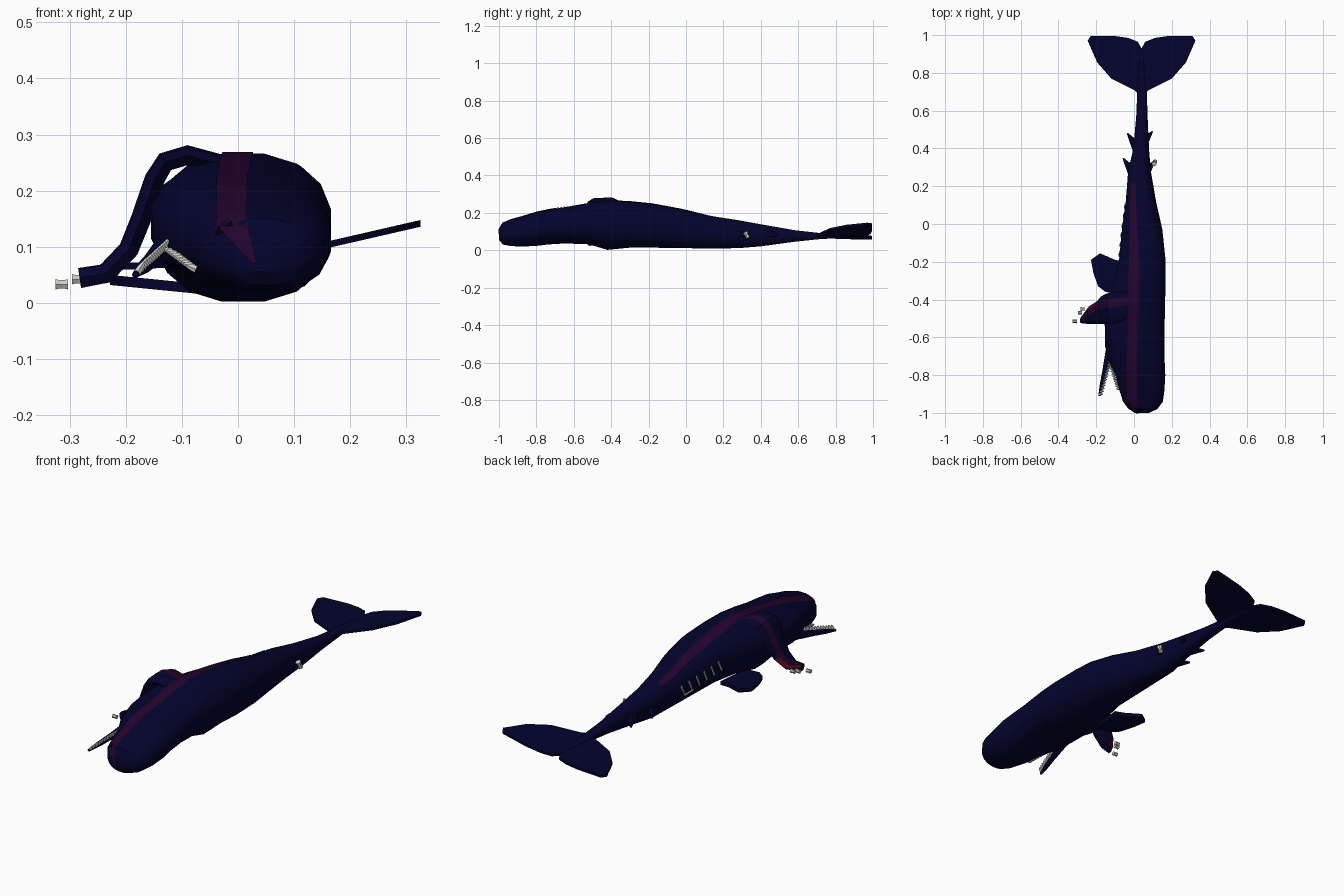
import bpy, bmesh, math
from mathutils import Vector
from mathutils.bvhtree import BVHTree

cube = bpy.data.objects.get("Cube")
if cube:
    bpy.data.objects.remove(cube, do_unlink=True)


def make_material(name, color):
    mat = bpy.data.materials.new(name)
    mat.use_nodes = True
    rgba = (*color, 1)
    mat.diffuse_color = rgba
    for node in mat.node_tree.nodes:
        if node.type == "BSDF_PRINCIPLED":
            node.inputs["Base Color"].default_value = rgba
            node.inputs["Roughness"].default_value = 0.8
    return mat


NAVY = make_material("navy skin", (.001, .001, .027))
PURPLE = make_material("purple stripe", (.017, .001, .026))
RED = make_material("dark red flesh", (.09, .003, .012))
BONE = make_material("pale bone", (.62, .6, .57))


def finish(name, bm, materials, smooth=None, recalc=True):
    """Turn a bmesh into a named object, optionally smooth by angle."""
    if recalc:
        bmesh.ops.recalc_face_normals(bm, faces=bm.faces)
    mesh = bpy.data.meshes.new(name)
    bm.to_mesh(mesh)
    bm.free()
    obj = bpy.data.objects.new(name, mesh)
    bpy.context.collection.objects.link(obj)
    for mat in materials:
        mesh.materials.append(mat)
    if smooth:
        bpy.ops.object.select_all(action="DESELECT")
        obj.select_set(True)
        bpy.context.view_layer.objects.active = obj
        bpy.ops.object.shade_smooth_by_angle(angle=math.radians(smooth))
    return obj


def loft(bm, rings, stripe=None, cap_index=0):
    """Skin closed rings; faces of the stripe segment get material 1."""
    loops = [[bm.verts.new(p) for p in ring] for ring in rings]
    count = len(loops[0])
    for a, b in zip(loops, loops[1:]):
        for i in range(count):
            j = (i + 1) % count
            face = bm.faces.new((a[i], a[j], b[j], b[i]))
            face.material_index = 1 if i == stripe else 0
    bm.faces.new(loops[0])
    bm.faces.new(loops[-1]).material_index = cap_index


def oval(y, left, right, low, high, sides=16, power=.87):
    """Slightly squared oval section across the body."""
    ring = []
    for i in range(sides):
        t = math.tau * (i + .5) / sides
        c, s = math.cos(t), math.sin(t)
        c = math.copysign(abs(c) ** power, c)
        s = math.copysign(abs(s) ** power, s)
        ring.append(((left + right) / 2 + (right - left) / 2 * c, y,
                     (low + high) / 2 + (high - low) / 2 * s))
    return ring


# Body: y, left x, right x, low z, high z
STATIONS = [
    (-1, .01, .08, .055, .115), (-.98, -.03, .125, .03, .15),
    (-.94, -.06, .155, .022, .165), (-.88, -.08, .163, .018, .18),
    (-.8, -.1, .168, .022, .205), (-.73, -.135, .165, .03, .22),
    (-.65, -.155, .163, .035, .232), (-.52, -.158, .165, .03, .255),
    (-.42, -.15, .168, 0, .268), (-.3, -.11, .168, .012, .262),
    (-.18, -.08, .168, .012, .25), (-.03, -.065, .152, .01, .222),
    (.12, -.045, .118, .008, .187), (.28, -.032, .09, .01, .162),
    (.4, -.004, .08, .02, .14), (.58, .012, .072, .045, .108),
    (.72, .017, .068, .06, .092), (.92, .032, .048, .068, .084)]
bm = bmesh.new()
loft(bm, [oval(*s) for s in STATIONS])
body = finish("body", bm, [NAVY], 35)
surface = BVHTree.FromPolygons([v.co for v in body.data.vertices],
                               [p.vertices for p in body.data.polygons])

# Stripe laid over the snout and along the top of the body
bm = bmesh.new()
rows = []
for k in range(6):
    part = k / 5
    rows.append([(Vector((.03 - .038 * part + w * (.15 + .85 * part), -2, .07 + .065 * part)),
                  Vector((0, 1, 0))) for w in (-.026, 0, .026)])
for k in range(60):
    y = -.96 + .02 * k
    taper = min(1, .4 + (60 - k) / 40)
    center = -.011 + .011 * min(1, max(0, (y + .7) / .3)) - .005 * max(0, y) / .2
    rows.append([(Vector((center + w * taper, y, 1)), Vector((0, 0, -1)))
                 for w in (-.027, 0, .027)])
grid = []
for row in rows:
    line = []
    for start, way in row:
        hit, normal, _, _ = surface.ray_cast(start, way)
        if hit:
            line.append(bm.verts.new(hit + normal * .003))
    if len(line) == 3:
        grid.append(line)
for a, b in zip(grid, grid[1:]):
    for i in range(2):
        bm.faces.new((a[i], a[i + 1], b[i + 1], b[i]))
finish("back_stripe", bm, [PURPLE], 35, recalc=False)

# Raised flipper draped over the side: x, top z, front y, rear y
DRAPE = [(-.02, .262, -.5, -.36), (-.09, .281, -.52, -.36), (-.14, .266, -.53, -.365),
         (-.165, .228, -.53, -.37), (-.19, .155, -.53, -.385), (-.21, .105, -.53, -.41),
         (-.245, .068, -.53, -.435), (-.285, .062, -.525, -.495)]
rings = []
for i, (x, z, front, rear) in enumerate(DRAPE):
    before, after = DRAPE[max(i - 1, 0)], DRAPE[min(i + 1, len(DRAPE) - 1)]
    along = Vector((after[0] - before[0], 0, after[1] - before[1])).normalized()
    inward = Vector((along.z, 0, -along.x))
    if inward.dot(Vector((1, 0, -1))) < 0:
        inward = -inward
    top = Vector((x, 0, z))
    ring = []
    for part, depth in ((0, .018), (.15, .003), (.52, 0), (.8, 0), (1, .015), (.7, .036), (.15, .036)):
        ring.append(top + inward * depth + Vector((0, front + (rear - front) * part, 0)))
    rings.append(ring)
bm = bmesh.new()
loft(bm, rings, stripe=2)
bmesh.ops.recalc_face_normals(bm, faces=bm.faces)
for face in bm.faces:
    # Torn rear edge near the tip
    if face.calc_center_median().x < -.22 and face.normal.y > .25:
        face.material_index = 2
finish("raised_flipper", bm, [NAVY, PURPLE, RED], 35)


def plate(name, outline, height, thick):
    """Flat outline lifted by a height rule and given thickness."""
    bm = bmesh.new()
    loft(bm, [[(x, y, height(x, y) + t) for x, y in outline] for t in (-thick / 2, thick / 2)])
    return finish(name, bm, [NAVY])


# Lower flipper resting by the belly
plate("lower_flipper", [(-.07, -.37), (-.15, -.36), (-.19, -.33), (-.215, -.26),
                        (-.228, -.19), (-.18, -.155), (-.1, -.19), (-.05, -.2)],
      lambda x, y: .028 - .1 * (x + .1), .018)

# Tail flukes: one lies nearly flat, the other is tilted up
LOBE = [(-.015, .66), (.04, .71), (.16, .77), (.235, .855), (.285, .97),
        (.27, .995), (.14, .995), (.07, .985), (.02, .965), (0, .93)]
for name, side, tilt in (("left_fluke", 1, .23), ("right_fluke", -1, .045)):
    plate(name, [(.04 + side * x, y) for x, y in LOBE],
          lambda x, y: .076 + tilt * (x - .04), .012)


def rod(name, start, end, radii, mat=BONE, sides=6):
    """Straight round part whose radius follows a list along its length."""
    start, end = Vector(start), Vector(end)
    turn = (end - start).to_track_quat("Z", "Y")
    bm = bmesh.new()
    rings = []
    for i, r in enumerate(radii):
        center = start.lerp(end, i / (len(radii) - 1))
        rings.append([center + turn @ Vector((r * math.cos(math.tau * k / sides),
                                              r * math.sin(math.tau * k / sides), 0))
                      for k in range(sides)])
    loft(bm, rings)
    return finish(name, bm, [mat], 50)


# Hanging lower jaw and two rows of teeth meeting at its hinge
JAW_TIP, HINGE, UPPER_TIP = Vector((-.183, -.91, .05)), Vector((-.128, -.71, .1)), Vector((-.072, -.88, .058))
rod("lower_jaw", HINGE + Vector((0, .04, 0)), JAW_TIP, (.022, .018, .014, .012, .006), NAVY, 8)
for name, tip, way in (("lower_tooth", JAW_TIP, Vector((.014, 0, .022))),
                       ("upper_tooth", UPPER_TIP, Vector((-.018, 0, .007)))):
    for i in range(12):
        root = tip.lerp(HINGE, (i + .6) / 13)
        rod(name, root, root + way, (.0075, .0065, .003))

# Finger bones scattered at the raised flipper tip
for x, y, z in ((-.325, -.515, .033), (-.296, -.47, .042), (-.283, -.45, .045)):
    rod("finger_bone", (x, y, z), (x + .022, y, z), (.0105, .0085, .0085, .0105))


def flank_point(y, z):
    """Point on the belly side of the body."""
    return surface.ray_cast(Vector((-1, y, z)), Vector((1, 0, 0)))[0]


# Exposed ribs along the belly side, with a loose one below
for i in range(6):
    y = -.17 + .05 * i
    low = .096 - .13 * (y + .1)
    points = [flank_point(y + .008 * k, low + .017 * k) for k in range(4)]
    for a, b in zip(points, points[1:]):
        rod("rib", a, b, (.005, .005), sides=5)
rod("loose_rib", flank_point(.02, .075), flank_point(.08, .068), (.005, .005), sides=5)

# Torn skin flaps and a stray bone near the tail
for x, y, lean, z in ((-.057, .348, .06, .06), (.11, .335, -.06, .08),
                      (-.035, .48, .06, .06), (.098, .49, -.06, .08)):
    rod("skin_flap", (x + lean, y - .08, z + .015), (x, y, z), (.036, .02, .004), NAVY, 5)
rod("tail_bone", (.107, .318, .098), (.112, .332, .066), (.014, .009, .012))
